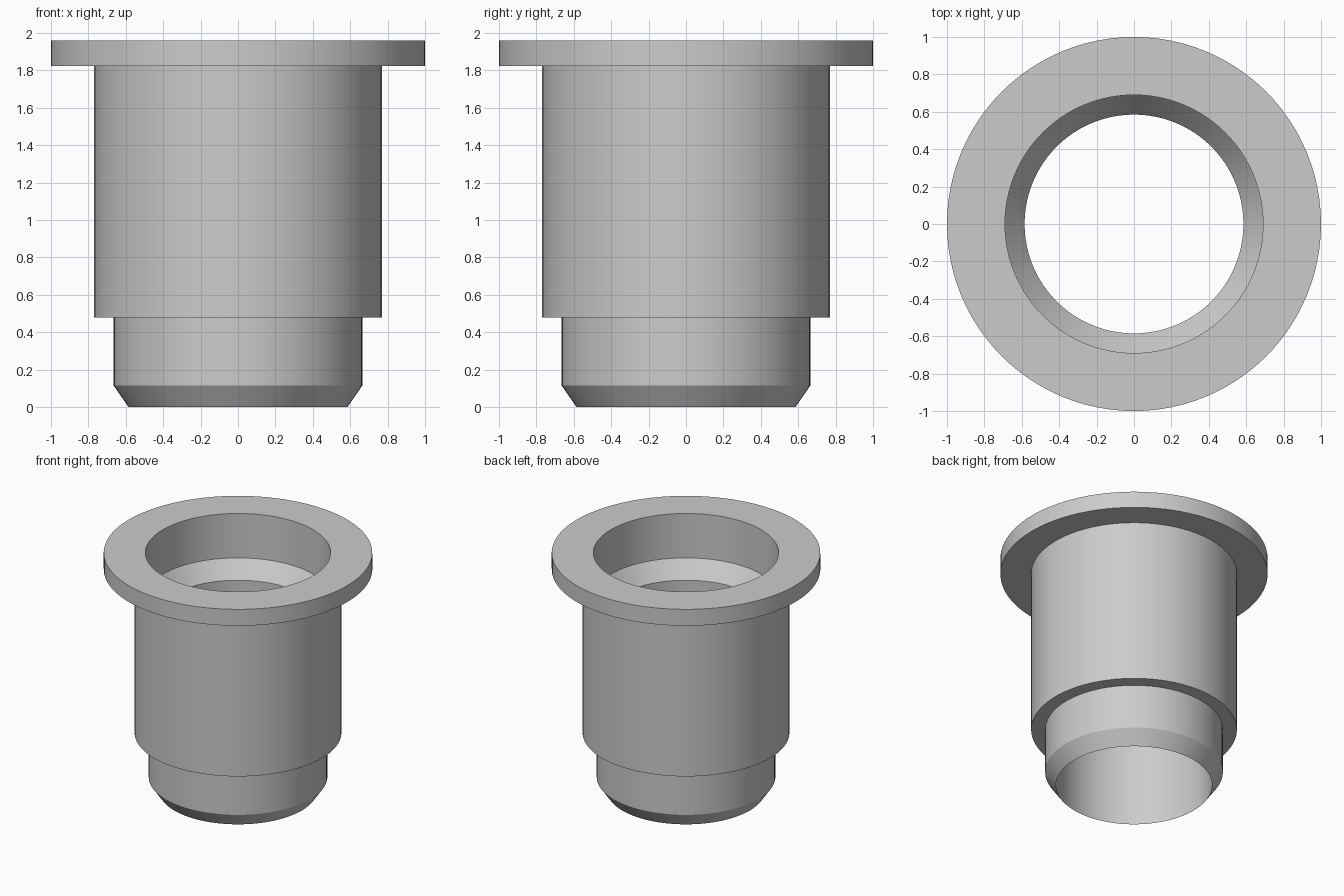
import bpy
import bmesh
import math

SEGMENTS = 96

# Remove the default object
cube = bpy.data.objects.get("Cube")
if cube:
    bpy.data.objects.remove(cube, do_unlink=True)

# Single grey material
grey = bpy.data.materials.new("light_grey")
grey.use_nodes = True
colour = (0.6, 0.6, 0.6, 1.0)
grey.diffuse_color = colour
grey.node_tree.nodes["Principled BSDF"].inputs["Base Color"].default_value = colour


def revolve(name, profile, material):
    """Spin a closed (radius, height) profile around the z axis."""
    bm = bmesh.new()
    verts = [bm.verts.new((r, 0, z)) for r, z in profile]
    edges = [bm.edges.new((a, b)) for a, b in zip(verts, verts[1:] + verts[:1])]
    bmesh.ops.spin(bm, geom=verts + edges, cent=(0, 0, 0), axis=(0, 0, 1),
                   angle=math.tau, steps=SEGMENTS, use_duplicate=False)
    bmesh.ops.remove_doubles(bm, verts=bm.verts, dist=0.0001)
    bmesh.ops.recalc_face_normals(bm, faces=bm.faces)
    mesh = bpy.data.meshes.new(name)
    bm.to_mesh(mesh)
    bm.free()
    mesh.materials.append(material)
    obj = bpy.data.objects.new(name, mesh)
    bpy.context.collection.objects.link(obj)
    bpy.ops.object.select_all(action="DESELECT")
    obj.select_set(True)
    bpy.context.view_layer.objects.active = obj
    bpy.ops.object.shade_smooth_by_angle(angle=math.radians(25))
    return obj


# Flanged sleeve: bore, tapered seat, counterbore, flange, body, chamfered nose
sleeve_profile = [
    (0.585, 0.0),    # sharp nose rim
    (0.585, 1.46),   # top of bore
    (0.69, 1.595),   # top of tapered seat
    (0.69, 1.96),    # counterbore mouth
    (1.0, 1.96),     # flange
    (1.0, 1.825),
    (0.77, 1.825),   # main body
    (0.77, 0.48),
    (0.665, 0.48),   # narrow lower neck
    (0.665, 0.115),  # start of nose chamfer
]
revolve("flanged_sleeve", sleeve_profile, grey)
